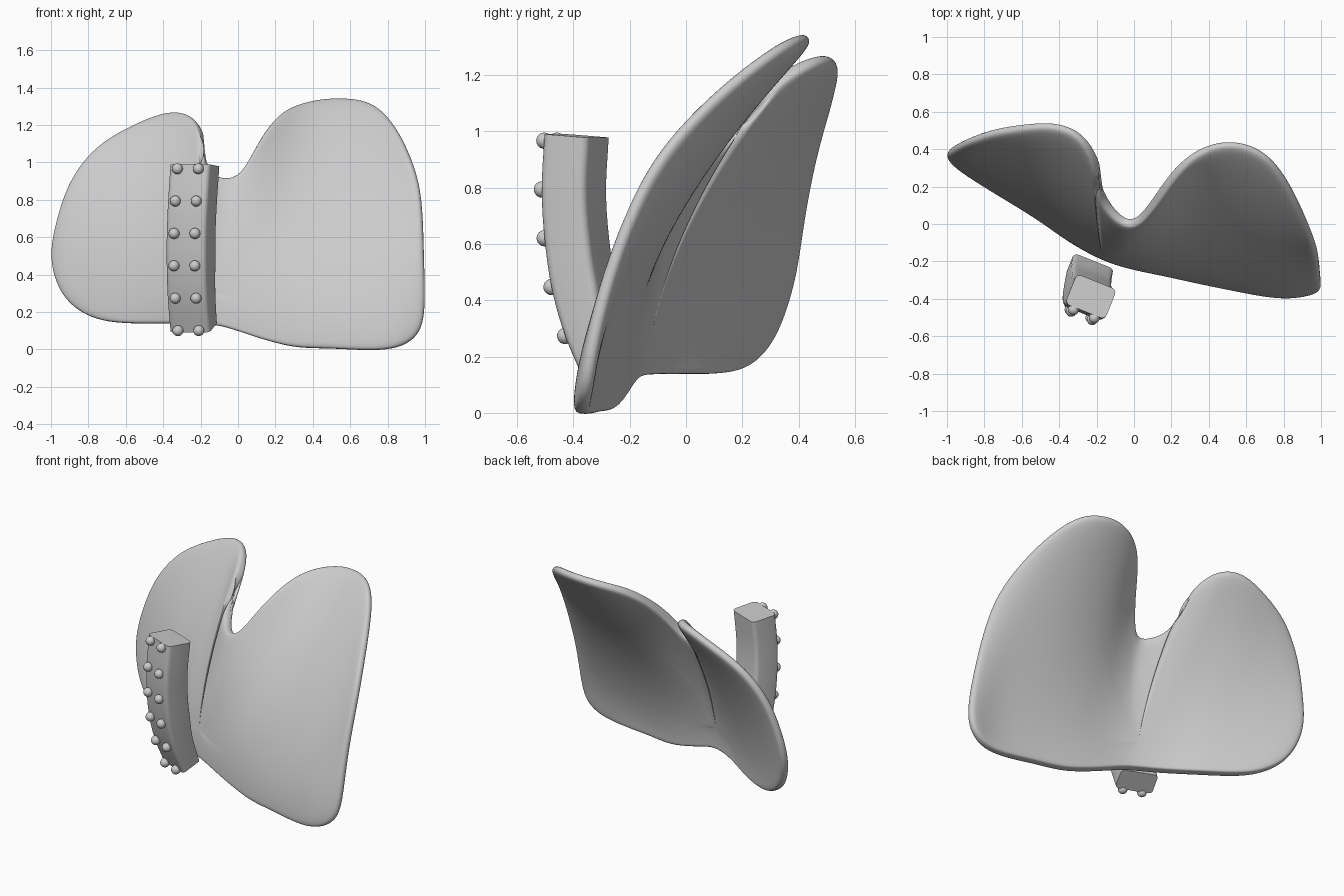
import bpy, bmesh, math
from mathutils import Vector

if "Cube" in bpy.data.objects:
    bpy.data.objects.remove(bpy.data.objects["Cube"])


def interp(tab, x):
    # smooth lookup in a small table
    n = len(tab)
    x = max(tab[0][0], min(tab[-1][0], x))
    i = 0
    while i < n - 2 and x > tab[i + 1][0]:
        i += 1
    slope = lambda k: ((tab[min(k + 1, n - 1)][1] - tab[max(k - 1, 0)][1]) /
                       (tab[min(k + 1, n - 1)][0] - tab[max(k - 1, 0)][0]))
    (x0, y0), (x1, y1) = tab[i], tab[i + 1]
    h = x1 - x0
    t = (x - x0) / h
    return ((2*t**3 - 3*t**2 + 1) * y0 + (t**3 - 2*t**2 + t) * h * slope(i)
            + (3*t**2 - 2*t**3) * y1 + (t**3 - t**2) * h * slope(i + 1))


def resample(pts, sub):
    # closed smooth curve through the outline points
    out, n = [], len(pts)
    for i in range(n):
        p0, p1, p2, p3 = (Vector(pts[(i + k) % n]) for k in (-1, 0, 1, 2))
        for s in range(sub):
            t = s / sub
            out.append(0.5 * (2*p1 + (p2 - p0)*t + (2*p0 - 5*p1 + 4*p2 - p3)*t*t
                              + (3*p1 - p0 - 3*p2 + p3)*t**3))
    return out


def make_object(name, bm):
    bmesh.ops.recalc_face_normals(bm, faces=bm.faces)
    for f in bm.faces:
        f.smooth = True
    me = bpy.data.meshes.new(name)
    bm.to_mesh(me)
    bm.free()
    ob = bpy.data.objects.new(name, me)
    bpy.context.collection.objects.link(ob)
    return ob


# two-lobed sheet: front outline (x, z), depth and height of the lower edge, backward flare
OUTLINE = [(-.06, .91), (.015, .942), (.08, 1.05), (.15, 1.17), (.25, 1.275), (.4, 1.325), (.56, 1.338),
           (.72, 1.312), (.84, 1.195), (.93, 1.01), (.98, .81), (.995, .5), (1.0, .22), (.965, .085),
           (.87, .015), (.72, -.005), (.5, .005), (.3, .012), (.1, .065), (-.04, .112), (-.16, .135),
           (-.4, .138), (-.6, .14), (-.78, .17), (-.93, .28), (-1.0, .48), (-.965, .7),
           (-.89, .91), (-.75, 1.085), (-.55, 1.20), (-.38, 1.262), (-.255, 1.25), (-.195, 1.165),
           (-.188, 1.06), (-.155, .95)]
BASE_Y = [(-1, .34), (-.8, .23), (-.5, .05), (-.3, -.09), (-.1, -.185), (.2, -.255),
          (.5, -.32), (.8, -.37), (1, -.355)]
BASE_Z = [(-1, .15), (-.2, .14), (.05, .09), (.3, .02), (1, 0)]
FLARE = [(-1, .5), (-.9, .56), (-.75, .71), (-.5, .92), (-.3, 1.02), (-.19, .92), (-.05, .67), (.1, .72),
         (.2, .81), (.35, .94), (.5, 1.0), (.65, 1.0), (.8, .93), (.9, .80), (1, .58)]


def sheet_point(p):
    h = max(0, p.y - interp(BASE_Z, p.x))
    return Vector((p.x, interp(BASE_Y, p.x) + .465 * interp(FLARE, p.x) * h ** 1.7, p.y))


bm = bmesh.new()
rim = resample(OUTLINE, 2)
core = Vector((-.15, .3))
rings = [[bm.verts.new(sheet_point(core.lerp(p, r))) for p in rim]
         for r in (.12, .25, .38, .5, .62, .73, .83, .91, .965, 1)]
hub = bm.verts.new(sheet_point(core))
n = len(rim)
for k in range(n):
    j = (k + 1) % n
    bm.faces.new((hub, rings[0][k], rings[0][j]))
    for a, b in zip(rings, rings[1:]):
        bm.faces.new((a[k], b[k], b[j], a[j]))
sheet = make_object("lobed_sheet", bm)
# the sheet thins towards its rim
group = sheet.vertex_groups.new(name="thickness")
for r in range(10):
    group.add(list(range(r * n, r * n + n)), {8: .9, 9: .65}.get(r, 1), 'REPLACE')
group.add([10 * n], 1, 'REPLACE')
m = sheet.modifiers.new("thickness", 'SOLIDIFY')
m.thickness = .065
m.offset = 0
m.vertex_group = "thickness"
m = sheet.modifiers.new("rounding", 'SUBSURF')
m.levels = m.render_levels = 2

# curved square post, swept along the middle of its front face
FRONT_X = [(.09, -.26), (.26, -.275), (.43, -.282), (.61, -.282), (.79, -.275), (.99, -.262)]
FRONT_Y = [(.09, -.315), (.26, -.39), (.43, -.44), (.61, -.467), (.79, -.478), (.99, -.468)]
WIDE = Vector((.93, -.37, 0))


def front(z):
    return Vector((interp(FRONT_X, z), interp(FRONT_Y, z), z))


def outward(z):
    # direction the front face looks in at height z
    t = (front(min(z + .02, .99)) - front(max(z - .02, .09))).normalized()
    d = WIDE.cross(t).normalized()
    return d if d.y < 0 else -d


# square section with rounded corners: (across, inward)
W, D, R = .115, .172, .028
SECTION = [(cx + R * math.cos(a), cy + R * math.sin(a))
           for q, (cx, cy) in enumerate(((W - R, D - R), (R - W, D - R), (R - W, R), (W - R, R)))
           for a in (math.radians(90 * q + 22.5 * s) for s in range(5))]
bm = bmesh.new()
loops = []
for i in range(17):
    z = .09 + .90 * i / 16
    c, d = front(z), outward(z)
    deep = min(1, .75 + .6 * z)   # shallower foot, buried in the sheet
    loops.append([bm.verts.new(c + WIDE * a - d * b * deep) for a, b in SECTION])
for a, b in zip(loops, loops[1:]):
    for k in range(len(a)):
        j = (k + 1) % len(a)
        bm.faces.new((a[k], a[j], b[j], b[k]))
bm.faces.new(loops[0])
bm.faces.new(loops[-1])
post = make_object("curved_post", bm)
bpy.context.view_layer.objects.active = post
post.select_set(True)
bpy.ops.object.shade_smooth_by_angle(angle=math.radians(35))

# two columns of beads on the post
bm = bmesh.new()
for i in range(6):
    z = .105 + .86 * i / 5
    for side in (-.06, .06):
        new = bmesh.ops.create_uvsphere(bm, u_segments=20, v_segments=12, radius=.029)
        bmesh.ops.translate(bm, verts=new["verts"],
                            vec=front(z) + WIDE * side + outward(z) * .012)
make_object("beads", bm)
